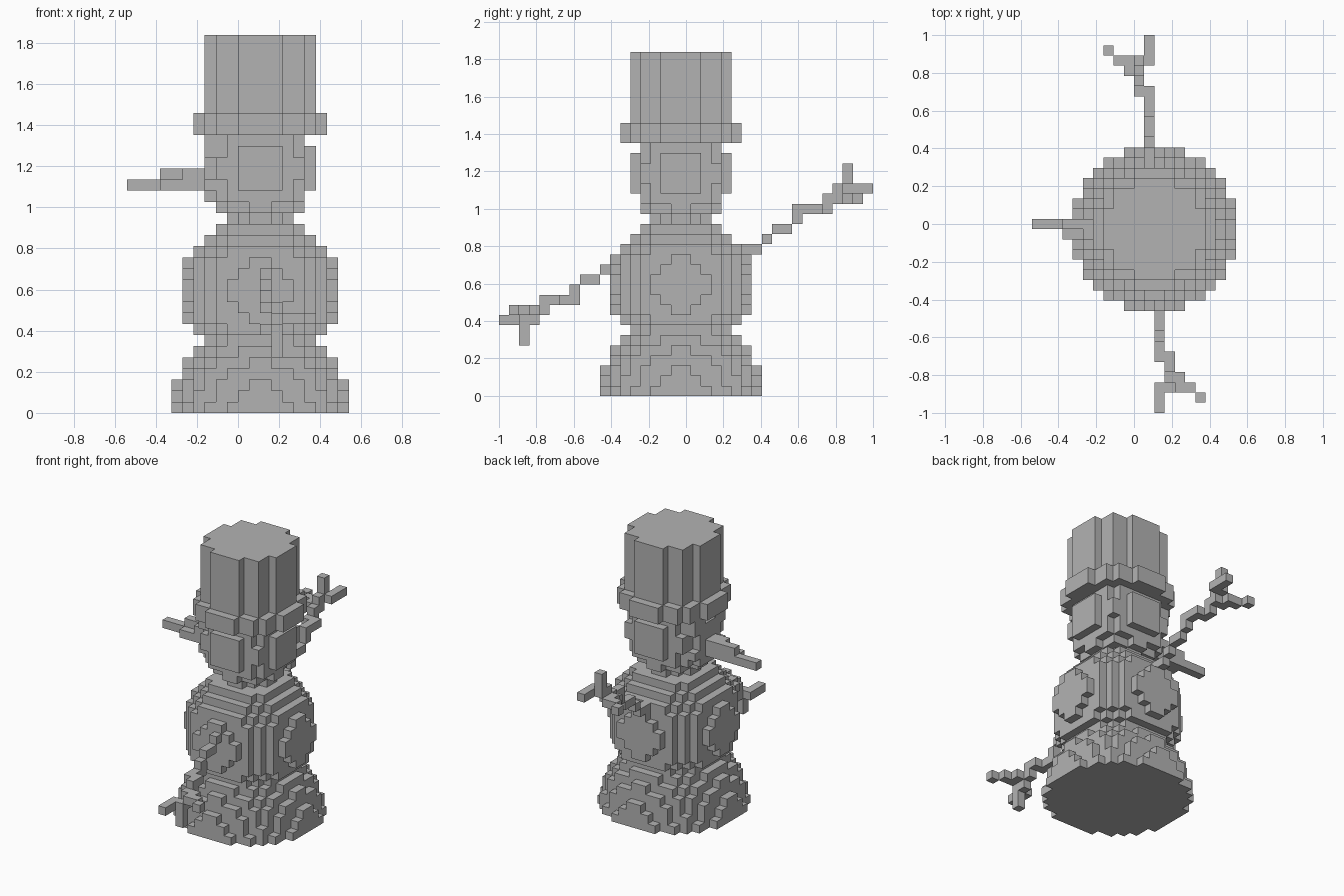
import bpy, bmesh
from mathutils import Vector

if "Cube" in bpy.data.objects:
    bpy.data.objects.remove(bpy.data.objects["Cube"])

U = 2 / 37                                  # block size
ORIGIN = Vector((12 - 10, 18 - 18.5, 0))    # body axis, in blocks

grey = bpy.data.materials.new("plain grey")
grey.diffuse_color = (0.45, 0.45, 0.45, 1)
grey.use_nodes = True
grey.node_tree.nodes["Principled BSDF"].inputs["Base Color"].default_value = grey.diffuse_color

parts, taken = {}, set()


def add(name, cells):
    """Register a part, keeping only blocks not used by an earlier part."""
    parts[name] = set(cells) - taken
    taken.update(parts[name])


def ball(r, cz):
    rng = range(-r, r)
    return {(x, y, z + cz) for x in rng for y in rng for z in rng
            if (x + .5) ** 2 + (y + .5) ** 2 + (z + .5) ** 2 <= r * r and z + cz >= 0}


def disc(r, z0, z1):
    return {(x, y, z) for x in range(-r, r) for y in range(-r, r) for z in range(z0, z1)
            if (x + .5) ** 2 + (y + .5) ** 2 <= r * r}


def box(x0, x1, y0, y1, z0, z1):
    return {(x, y, z) for x in range(x0, x1) for y in range(y0, y1) for z in range(z0, z1)}


# Stacked snowballs
add("base_ball", ball(8, 0))
add("middle_ball", ball(7, 11))
add("head_ball", ball(5, 22))

# Hat
add("hat_brim", disc(6, 25, 27))
add("hat_crown", disc(5, 27, 34))

# Face looks towards -x: tapering nose, eyes, smile
add("nose", box(-7, -4, -1, 1, 20, 22) | box(-9, -7, 0, 1, 20, 22)
    | box(-9, -7, -1, 0, 20, 21) | box(-12, -9, 0, 1, 20, 21))
add("eyes", box(-5, -3, -3, -1, 23, 25) | box(-5, -3, 1, 3, 23, 25))
add("mouth", box(-5, -4, -2, 2, 19, 20) | box(-5, -4, -3, -2, 20, 21)
    | box(-5, -4, 2, 3, 20, 21))

# Twig arm with three twigs at the end; the other arm is its point reflection
arm = (box(-1, 0, 5, 8, 14, 15) | box(-1, 0, 8, 9, 15, 16) | box(-1, 0, 9, 11, 16, 17)
       | box(-1, 0, 11, 12, 17, 19) | box(-1, 0, 12, 14, 18, 19)
       | box(-2, -1, 13, 15, 18, 19) | box(-2, -1, 14, 16, 19, 20)
       | box(-2, -1, 15, 16, 20, 21)
       | box(-2, -1, 16, 17, 20, 23)                          # upright twig
       | box(-1, 0, 16, 19, 20, 21)                           # outer twig
       | box(-3, -2, 15, 17, 19, 20) | {(-4, 16, 19), (-5, 17, 19)})  # side twig
add("back_arm", arm)
add("front_arm", {(-1 - x, -y, 27 - z) for x, y, z in arm})


def build(name, cells):
    """Skin the exposed sides of the blocks and merge flat regions."""
    bm = bmesh.new()
    cache = {}

    def vert(p):
        if p not in cache:
            cache[p] = bm.verts.new((Vector(p) + ORIGIN) * U)
        return cache[p]

    for c in sorted(cells):
        for axis in range(3):
            for side in (0, 1):
                n = list(c)
                n[axis] += 2 * side - 1
                if tuple(n) in taken:
                    continue
                a, b = (axis + 1) % 3, (axis + 2) % 3
                ring = []
                for da, db in ((0, 0), (1, 0), (1, 1), (0, 1)):
                    p = list(c)
                    p[axis] += side
                    p[a] += da
                    p[b] += db
                    ring.append(vert(tuple(p)))
                bm.faces.new(ring if side else ring[::-1])
    bmesh.ops.dissolve_limit(bm, angle_limit=0.01, verts=bm.verts, edges=bm.edges)
    me = bpy.data.meshes.new(name)
    bm.to_mesh(me)
    bm.free()
    me.materials.append(grey)
    bpy.context.collection.objects.link(bpy.data.objects.new(name, me))


for part, blocks in parts.items():
    build(part, blocks)
